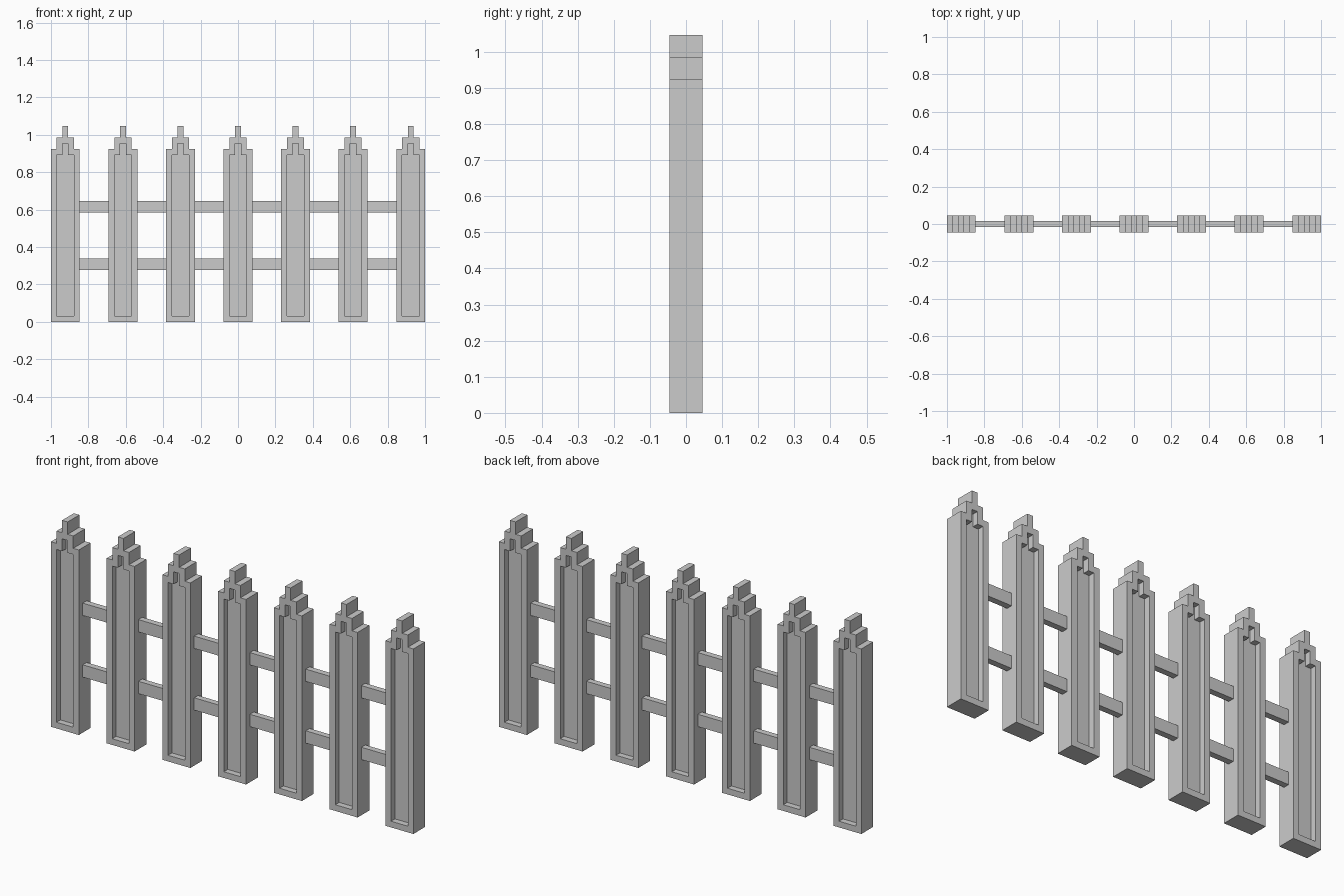
import bpy, bmesh

if "Cube" in bpy.data.objects:
    bpy.data.objects.remove(bpy.data.objects["Cube"])

U = 2 / 65            # the whole fence sits on a small cubic grid
COUNT = 7
PITCH = 10 * U


def extruded(name, half_outline, y0, y1, x):
    """Mirror a right-hand (x, z) outline and extrude it from y0 to y1, in grid units."""
    outline = half_outline + [(-px, pz) for px, pz in reversed(half_outline)]
    bm = bmesh.new()
    face = bm.faces.new([bm.verts.new((px * U, y0 * U, pz * U)) for px, pz in outline])
    ext = bmesh.ops.extrude_face_region(bm, geom=[face])
    moved = [g for g in ext["geom"] if isinstance(g, bmesh.types.BMVert)]
    bmesh.ops.translate(bm, verts=moved, vec=(0, (y1 - y0) * U, 0))
    bmesh.ops.recalc_face_normals(bm, faces=bm.faces)
    mesh = bpy.data.meshes.new(name)
    bm.to_mesh(mesh)
    bm.free()
    obj = bpy.data.objects.new(name, mesh)
    obj.location.x = x * U
    bpy.context.collection.objects.link(obj)
    return obj


def repeat(obj, count):
    arr = obj.modifiers.new("Repeat", 'ARRAY')
    arr.count = count
    arr.use_relative_offset = False
    arr.use_constant_offset = True
    arr.constant_offset_displace = (PITCH, 0, 0)


# Pickets with stepped tips
FIRST = -30
pickets = extruded("pickets", [(2.5, 0), (2.5, 30), (1.5, 30), (1.5, 32), (0.5, 32), (0.5, 34)],
                   -1.5, 1.5, FIRST)

# Stepped recess on the front and back of each picket
recess = [(1.5, 1), (1.5, 29), (0.5, 29), (0.5, 31)]
for side, y0, y1 in (("front", -2.5, -0.5), ("back", 0.5, 2.5)):
    cutter = extruded(side + "_recess_cutter", recess, y0, y1, FIRST)
    cutter.hide_render = True
    cutter.hide_viewport = True
    cut = pickets.modifiers.new(side + " recess", 'BOOLEAN')
    cut.operation = 'DIFFERENCE'
    cut.solver = 'EXACT'
    cut.object = cutter
repeat(pickets, COUNT)

# Rails filling the gaps between pickets
for name, z in (("lower_rail", 9), ("upper_rail", 19)):
    rail = extruded(name, [(2.5, z), (2.5, z + 2)], -0.5, 0.5, FIRST + 5)
    repeat(rail, COUNT - 1)
